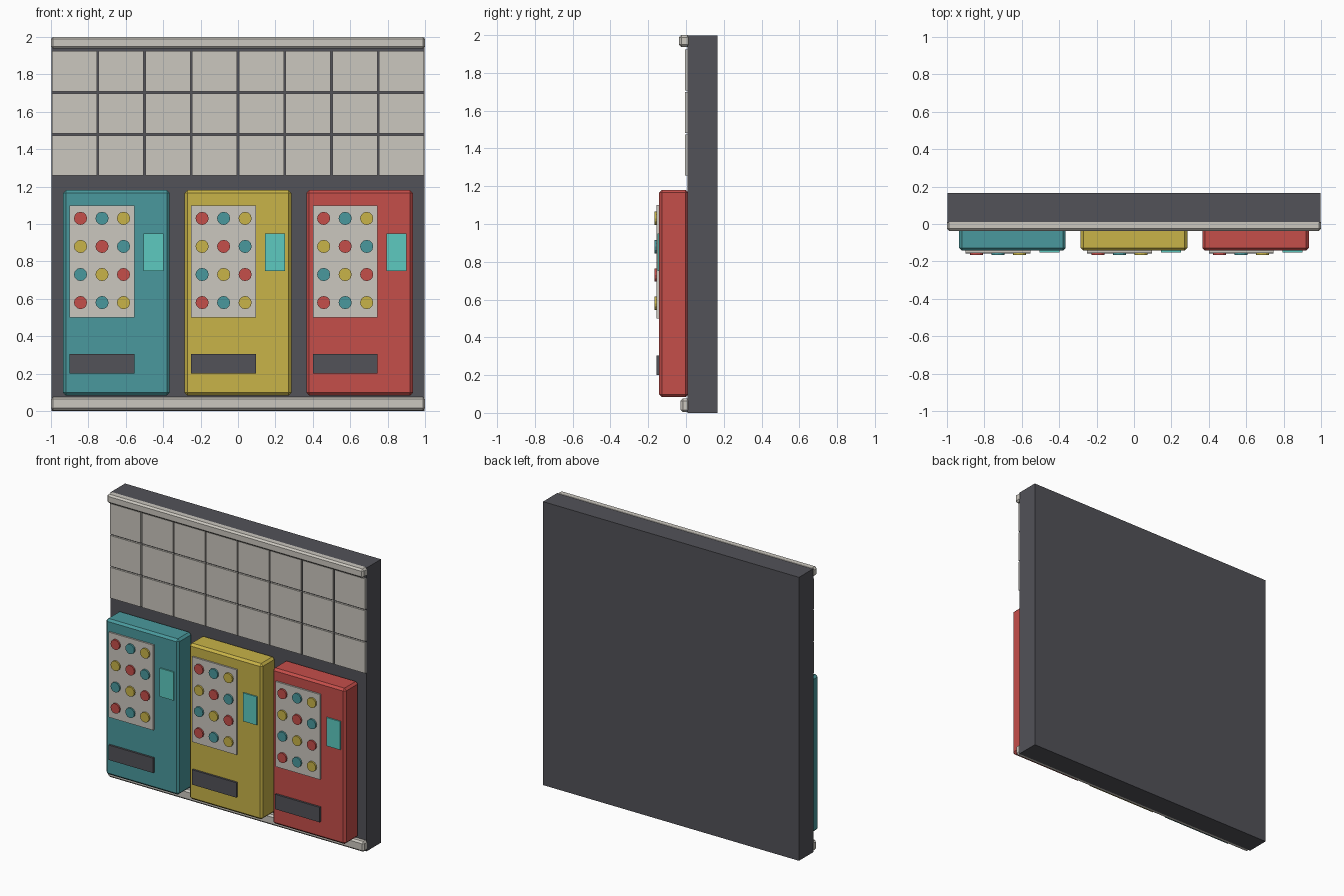
import bpy, bmesh, math
from mathutils import Matrix

if "Cube" in bpy.data.objects:
    bpy.data.objects.remove(bpy.data.objects["Cube"])


def material(name, rgb):
    # 8-bit display colour to linear
    lin = [((c / 255 + 0.055) / 1.055) ** 2.4 for c in rgb]
    m = bpy.data.materials.new(name)
    m.diffuse_color = (*lin, 1)
    m.use_nodes = True
    m.node_tree.nodes["Principled BSDF"].inputs["Base Color"].default_value = m.diffuse_color
    return m


CREAM = material("cream", (203, 199, 191))
DARK = material("dark_grey", (82, 82, 88))
TEAL = material("teal", (74, 153, 157))
YELLOW = material("yellow", (200, 179, 72))
RED = material("red", (197, 78, 74))
SCREEN = material("screen_aqua", (93, 202, 192))


def finish(name, bm, mat):
    mesh = bpy.data.meshes.new(name)
    bm.to_mesh(mesh)
    bm.free()
    mesh.materials.append(mat)
    ob = bpy.data.objects.new(name, mesh)
    bpy.context.collection.objects.link(ob)
    return ob


def box(name, mat, x, y, z, bevel=0):
    """Box from (min, max) ranges, with optional chamfered edges."""
    bm = bmesh.new()
    bmesh.ops.create_cube(bm, size=1)
    for v in bm.verts:
        for i, (lo, hi) in enumerate((x, y, z)):
            v.co[i] = hi if v.co[i] > 0 else lo
    if bevel:
        bmesh.ops.bevel(bm, geom=bm.edges[:], offset=bevel, segments=1,
                        affect='EDGES', profile=0.5)
    return finish(name, bm, mat)


def button(name, mat, x, z):
    """Round item disc facing the front."""
    bm = bmesh.new()
    bmesh.ops.create_cone(bm, cap_ends=True, segments=12, radius1=0.035,
                          radius2=0.035, depth=0.02,
                          matrix=Matrix.Translation((x, -0.157, z))
                          @ Matrix.Rotation(math.pi / 2, 4, 'X'))
    return finish(name, bm, mat)


# Wall with top and bottom trim
box("wall", DARK, (-0.998, 0.998), (0.008, 0.167), (0, 1.998))
box("top_trim", CREAM, (-1, 1), (-0.037, 0.022), (1.937, 2.0), 0.012)
box("bottom_trim", CREAM, (-1, 1), (-0.029, 0.02), (0.004, 0.076), 0.012)

# Wall tiles, three rows of eight
for r in range(3):
    for c in range(8):
        x, z = -0.875 + 0.25 * c, 1.366 + 0.225 * r
        box(f"tile_{r}_{c}", CREAM, (x - 0.12, x + 0.12), (-0.005, 0.012),
            (z - 0.108, z + 0.108))

# Three vending machines
cycle = (RED, TEAL, YELLOW)
for label, mat, cx in (("teal", TEAL, -0.65), ("yellow", YELLOW, 0), ("red", RED, 0.65)):
    box(f"{label}_machine_body", mat, (cx - 0.285, cx + 0.285), (-0.143, 0.012),
        (0.083, 1.181), 0.015)
    box(f"{label}_display_panel", CREAM, (cx - 0.25, cx + 0.097), (-0.155, -0.14), (0.5, 1.1))
    box(f"{label}_screen", SCREEN, (cx + 0.145, cx + 0.252), (-0.152, -0.14), (0.75, 0.95))
    box(f"{label}_dispenser_slot", DARK, (cx - 0.25, cx + 0.097), (-0.157, -0.14), (0.2, 0.305))
    # Colours shift one place per row
    for r in range(4):
        for c in range(3):
            button(f"{label}_button_{r}_{c}", cycle[(c - r) % 3],
                   cx - 0.192 + 0.115 * c, 1.03 - 0.15 * r)
